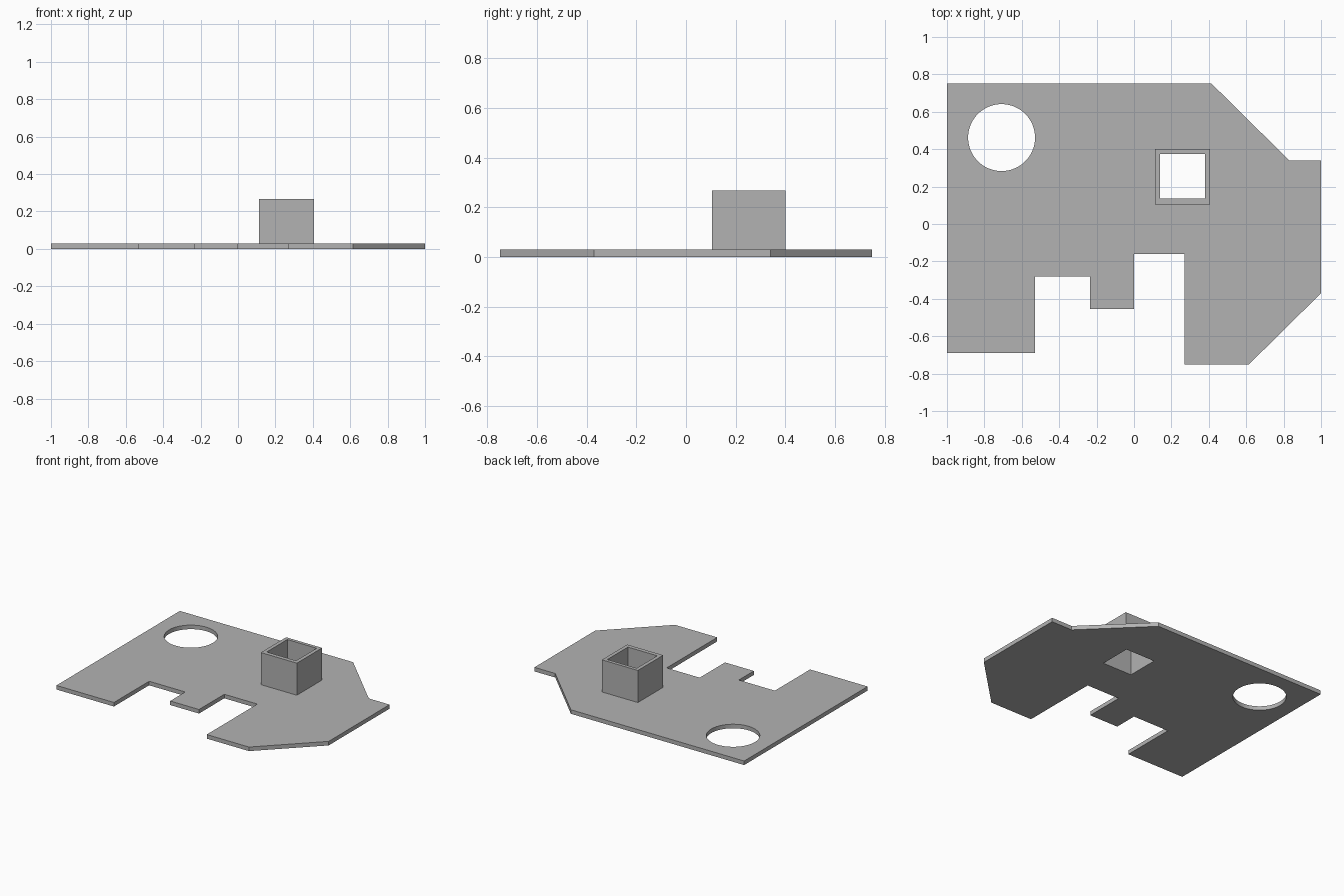
import bpy, bmesh, math

cube = bpy.data.objects.get("Cube")
if cube:
    bpy.data.objects.remove(cube, do_unlink=True)

grey = bpy.data.materials.new("plain_grey")
grey.use_nodes = True
colour = (0.45, 0.45, 0.45, 1)
grey.diffuse_color = colour
grey.node_tree.nodes["Principled BSDF"].inputs["Base Color"].default_value = colour


def rectangle(x0, x1, y0, y1):
    return [(x0, y0), (x1, y0), (x1, y1), (x0, y1)]


def circle(x, y, r, sides):
    angles = [math.tau * i / sides for i in range(sides)]
    return [(x + r * math.cos(a), y + r * math.sin(a)) for a in angles]


def extruded(name, loops, bottom, top):
    """Fill an outline with holes and extrude it upwards."""
    bm = bmesh.new()
    edges = []
    for loop in loops:
        verts = [bm.verts.new((x, y, bottom)) for x, y in loop]
        edges += [bm.edges.new((a, b)) for a, b in zip(verts, verts[1:] + verts[:1])]
    bmesh.ops.triangle_fill(bm, edges=edges, use_beauty=True, normal=(0, 0, 1))
    raised = bmesh.ops.extrude_face_region(bm, geom=bm.faces[:], use_keep_orig=True)
    new_verts = [v for v in raised["geom"] if isinstance(v, bmesh.types.BMVert)]
    bmesh.ops.translate(bm, verts=new_verts, vec=(0, 0, top - bottom))
    bmesh.ops.recalc_face_normals(bm, faces=bm.faces[:])
    mesh = bpy.data.meshes.new(name)
    bm.to_mesh(mesh)
    bm.free()
    mesh.materials.append(grey)
    obj = bpy.data.objects.new(name, mesh)
    bpy.context.collection.objects.link(obj)
    return obj


# Notched base plate with a round hole and a square shaft
outline = [(-1, 0.75), (0.415, 0.75), (0.83, 0.34), (1, 0.34), (1, -0.37),
           (0.615, -0.75), (0.27, -0.75), (0.27, -0.16), (0, -0.16),
           (0, -0.455), (-0.235, -0.455), (-0.235, -0.28),
           (-0.53, -0.28), (-0.53, -0.69), (-1, -0.69)]
shaft = rectangle(0.14, 0.38, 0.135, 0.375)
thickness = 0.03
extruded("base_plate", [outline, circle(-0.708, 0.462, 0.179, 64), shaft], 0, thickness)

# Hollow square tower standing around the shaft
extruded("square_tower", [rectangle(0.113, 0.407, 0.105, 0.4), shaft], thickness, 0.267)
